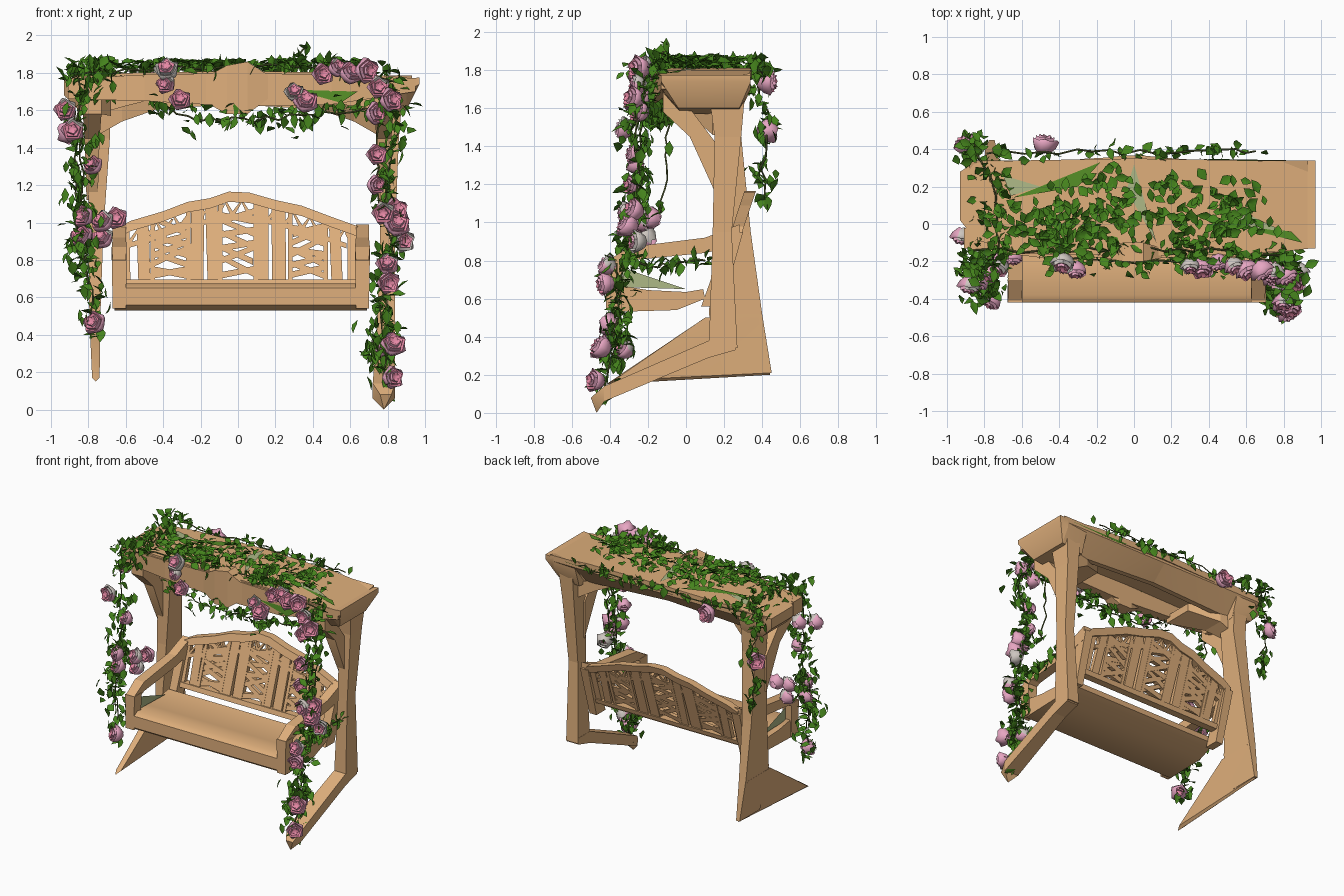
import bpy, bmesh, math, random
from mathutils import Vector, Matrix

if "Cube" in bpy.data.objects:
    bpy.data.objects.remove(bpy.data.objects["Cube"])
random.seed(7)
U = random.uniform


def mat(name, c):
    m = bpy.data.materials.new(name)
    m.diffuse_color = (*c, 1)
    m.use_nodes = True
    m.node_tree.nodes["Principled BSDF"].inputs["Base Color"].default_value = m.diffuse_color
    return m


WOOD = mat("warm wood", (0.74, 0.43, 0.20))
LEAF = mat("leaf green", (0.06, 0.23, 0.012))
LIGHT = mat("moss green", (0.09, 0.27, 0.02))
PINK = mat("rose pink", (0.80, 0.38, 0.54))
DEEP = mat("deep rose", (0.80, 0.25, 0.38))
PALE = mat("pale petal", (0.62, 0.57, 0.53))
STEM = mat("vine stem", (0.12, 0.15, 0.04))
SAGE = mat("pale sage", (0.42, 0.48, 0.24))


def finish(name, bm, *mats, smooth=None):
    me = bpy.data.meshes.new(name)
    bm.to_mesh(me)
    bm.free()
    ob = bpy.data.objects.new(name, me)
    bpy.context.collection.objects.link(ob)
    for m in mats:
        me.materials.append(m)
    if smooth:
        bpy.ops.object.select_all(action='DESELECT')
        ob.select_set(True)
        bpy.context.view_layer.objects.active = ob
        bpy.ops.object.shade_smooth_by_angle(angle=math.radians(smooth))
    return ob


def add_hull(bm, pts):
    vs = [bm.verts.new(p) for p in pts]
    bmesh.ops.convex_hull(bm, input=vs)
    bmesh.ops.delete(bm, geom=[v for v in vs if v.is_valid and not v.link_faces], context='VERTS')


def chain(name, sections, smooth=35):
    """Solid that runs through a list of cross-sections."""
    bm = bmesh.new()
    for a, b in zip(sections, sections[1:]):
        add_hull(bm, a + b)
    return finish(name, bm, WOOD, smooth=smooth)


def level(x, y0, y1, z, h):      # horizontal section
    return [(x + i * h, y, z) for i in (-1, 1) for y in (y0, y1)]


def upright(x, y0, y1, z0, z1):  # section across x
    return [(x, y, z) for y in (y0, y1) for z in (z0, z1)]


def across(x, h, y, z0, z1):     # section across y
    return [(x + i * h, y, z) for i in (-1, 1) for z in (z0, z1)]


# --- frame legs ---
chain("right_post", [level(.82, .12, .31, 1.68, .06), level(.81, .15, .29, 1.45, .05),
                     level(.80, .14, .24, .95, .04), level(.79, .12, .27, .34, .05)])
chain("right_foot", [across(.79, .05, .26, .33, .38), across(.79, .05, .12, .29, .38),
                     across(.78, .06, -.43, .06, .14), [(.78, -.47, .0), (.76, -.5, .08), (.82, -.5, .08)]])
chain("left_post", [level(-.74, .12, .30, 1.68, .06), level(-.74, .15, .29, 1.45, .055),
                    level(-.76, .15, .34, .95, .04), level(-.765, .12, .40, .52, .03),
                    level(-.76, .2, .45, .21, .015)])
chain("left_foot", [level(-.765, .10, .38, .50, .03),
                    [(-.76, .44, .2), (-.74, -.38, .17), (-.78, -.38, .17), (-.76, -.42, .15), (-.75, .44, .21)]])
for s, n in ((-1, "left"), (1, "right")):
    x = .78 * s
    chain(n + "_front_brace", [across(x, .05, -.12, 1.58, 1.72), across(x, .04, .02, 1.45, 1.6),
                               across(x, .03, .17, 1.12, 1.4)])
    chain(n + "_side_brace", [upright(.76 * s, .14, .24, 1.46, 1.58), upright(.62 * s, .05, .22, 1.54, 1.62),
                              upright(.42 * s, -.14, .1, 1.61, 1.67)])

# --- canopy ---
chain("canopy_roof", [upright(-.92, .03, .24, 1.72, 1.76), upright(-.86, -.08, .33, 1.73, 1.78),
                      upright(-.6, -.16, .34, 1.75, 1.80), upright(0, -.17, .35, 1.76, 1.81),
                      upright(.6, -.16, .34, 1.75, 1.80), upright(.95, -.13, .33, 1.74, 1.77)])
chain("front_beam", [upright(-.91, -.13, -.02, 1.66, 1.77), upright(-.5, -.18, -.1, 1.65, 1.79),
                     upright(0, -.18, -.1, 1.62, 1.8), upright(.5, -.18, -.1, 1.63, 1.79),
                     upright(.95, -.13, -.04, 1.7, 1.77)])
chain("back_fascia", [[(x, .34, 1.785), (x, .34, 1.74), (x, .22, z), (x, .18, z), (x, .18, 1.75)]
                      for x, z in ((-.88, 1.65), (-.7, 1.6), (0, 1.63), (.7, 1.59), (.93, 1.68))])
chain("front_crest", [upright(-.17, -.18, -.13, 1.64, 1.78), upright(-.06, -.2, -.1, 1.58, 1.84),
                      upright(.05, -.2, -.1, 1.58, 1.86), upright(.16, -.18, -.13, 1.66, 1.79)])
chain("right_end_block", [upright(.97, -.13, .34, 1.74, 1.775),
                          upright(.9, -.13, .34, 1.70, 1.77) + upright(.9, -.04, .28, 1.6, 1.7),
                          upright(.72, -.16, .33, 1.72, 1.77) + upright(.72, -.03, .28, 1.57, 1.7)])
chain("left_end_block", [upright(-.93, .02, .28, 1.68, 1.76),
                         upright(-.85, -.08, .33, 1.68, 1.77) + upright(-.85, -.02, .28, 1.6, 1.7),
                         upright(-.68, -.15, .33, 1.72, 1.77) + upright(-.68, -.03, .28, 1.57, 1.7)])

# --- mossy and pale plates on the canopy, and a pale plate by the arm ---
bm = bmesh.new()
for m, tri in ((0, ((-.65, .14, 1.806), (-.18, .33, 1.815), (-.3, .2, 1.815))),
               (0, ((.5, .0, 1.808), (.9, -.1, 1.785), (.84, -.04, 1.788))),
               (1, ((.0, .32, 1.817), (-.04, .18, 1.817), (.12, -.1, 1.817))),
               (1, ((.55, .08, 1.808), (.8, -.04, 1.795), (.5, .0, 1.808))),
               (1, ((-.7, .26, 1.80), (-.5, .2, 1.808), (-.66, .15, 1.805))),
               (0, ((.35, .349, 1.76), (.86, .34, 1.765), (.78, .3, 1.69))),
               (0, ((.3, -.186, 1.71), (.64, -.175, 1.7), (.55, -.184, 1.64))),
               (0, ((.3, .1, 1.74), (.8, .17, 1.735), (.6, -.05, 1.74))),
               (1, ((-.625, -.33, .66), (-.625, -.33, .76), (-.625, 0, .65)))):
    bm.faces.new([bm.verts.new(p) for p in tri]).material_index = m
finish("moss_patches", bm, LIGHT, SAGE)

# --- bench seat ---
prof = [(-.42, .56), (-.42, .65), (-.38, .675), (-.2, .645), (0, .635), (.09, .65), (.1, .6), (-.05, .54), (-.38, .53)]
bm = bmesh.new()
f = bm.faces.new([bm.verts.new((-.66, y, z)) for y, z in prof])
r = bmesh.ops.extrude_face_region(bm, geom=[f])
bmesh.ops.translate(bm, verts=[v for v in r['geom'] if isinstance(v, bmesh.types.BMVert)], vec=(1.35, 0, 0))
bmesh.ops.recalc_face_normals(bm, faces=bm.faces[:])
finish("seat", bm, WOOD, smooth=50)

# --- bench arms ---
for s, n in ((-.635, "left"), (.665, "right")):
    chain(n + "_arm_rail", [across(s, .035, -.41, .74, .80), across(s, .04, -.3, .80, .87),
                            across(s, .035, .1, .84, .92), across(s, .035, .28, .88, .99)])
    chain(n + "_arm_front", [level(s, -.42, -.33, .80, .04), level(s, -.42, -.34, .54, .035)])
    chain(n + "_arm_rear", [level(s, .22, .3, .95, .035), level(s, .08, .19, .56, .03)])

# --- bench back: arched rim, slats and pierced panels on a tilted plane ---
ARCH = [(-.65, .97), (-.57, 1.01), (-.4, 1.06), (-.27, 1.11), (-.15, 1.13), (-.05, 1.165),
        (.06, 1.16), (.2, 1.12), (.34, 1.09), (.5, 1.03), (.64, .98), (.69, .92)]


def top(x):
    for (a, za), (b, zb) in zip(ARCH, ARCH[1:]):
        if a <= x <= b:
            return za + (zb - za) * (x - a) / (b - a)
    return .93


def plank(bm, quad, t=.02):
    add_hull(bm, [(x, .17 + (z - .66) * .33 + o, z) for x, z in quad for o in (-t, t)])


bm = bmesh.new()
for (a, za), (b, zb) in zip(ARCH, ARCH[1:]):
    plank(bm, [(a, za), (b, zb), (b, zb - .055), (a, za - .055)], .03)
plank(bm, [(-.65, .66), (.69, .66), (.69, .695), (-.65, .695)], .028)
finish("back_rim", bm, WOOD)
bm = bmesh.new()
for x, w in ((-.6, .05), (-.5, .065), (-.22, .07), (-.13, .065), (.13, .065), (.22, .075), (.53, .06), (.62, .07)):
    h, k = w / 2, U(-.015, .015)
    plank(bm, [(x - h, .68), (x + h, .68), (x + h + k, top(x) - .04), (x - h + k, top(x) - .04)], .018)
finish("back_slats", bm, WOOD)
bm = bmesh.new()
for cx in (-.36, 0, .375):
    for i in range(5):             # crossing scroll bars
        zb = .70 + i * (top(cx) - .80) / 5
        for s in (-1, 1):
            x0, x1 = cx - s * (.1 + U(-.02, .01)), cx + s * (.1 + U(-.02, .01))
            zt = zb + U(.06, .13)
            plank(bm, [(x0, zb), (x0, zb + .035), (x1, zt), (x1, zt - .03)], U(.012, .02))
    for s in (-1, 1):              # panel edges
        x = cx + s * .095
        plank(bm, [(x - .012, .68), (x + .012, .68), (x + .012, top(x) - .05), (x - .012, top(x) - .05)], .02)
for i in range(26):                # carved lattice below the arch
    x = -.56 + i * .046
    z = top(x) - .05
    s = 1 if i % 2 else -1
    plank(bm, [(x - .02 * s, z), (x + .012 - .02 * s, z), (x + .045 * s, z - .085), (x + .02 * s, z - .09)], .015)
xs = [-.58 + .116 * i for i in range(11)]
for a, b in zip(xs, xs[1:]):
    za, zb = top(a) - .14, top(b) - .14
    plank(bm, [(a, za), (a, za + .028), (b, zb + .028), (b, zb)], .018)
finish("back_fretwork", bm, WOOD)

# --- foliage helpers ---
leaves = bmesh.new()


def leaf(p, flat=False):
    L = U(.055, .09)
    p = Vector((max(-.95, min(.95, p[0])), max(-.5, min(.48, p[1])), max(.06, min(1.86 if p[0] < .28 else 1.94, p[2]))))
    tx = U(-.6, .6) if flat else U(-2, .3)
    e = Matrix.Rotation(U(0, 6.28), 3, 'Z') @ Matrix.Rotation(tx, 3, 'X') @ Matrix.Rotation(U(-.7, .7), 3, 'Y')
    w = L * U(.27, .36)
    pts = [(0, -L / 2, 0), (-w, -.1 * L, w * .3), (-w * .7, .2 * L, w * .2), (0, L / 2, -.005),
           (w * .7, .2 * L, w * .2), (w, -.1 * L, w * .3), (0, .05 * L, 0)]
    v = [leaves.verts.new(p + e @ Vector(q)) for q in pts]
    for ids in ((0, 6, 2, 1), (6, 3, 2), (0, 5, 4, 6), (6, 4, 3)):
        leaves.faces.new([v[i] for i in ids])


def vine(name, pts, n, spread, r=.005):
    """Wavy stem along a path with n leaves scattered about it."""
    P = [Vector(p) for p in pts]
    cu = bpy.data.curves.new(name, 'CURVE')
    cu.dimensions = '3D'
    cu.bevel_depth, cu.bevel_resolution = r, 0
    cu.materials.append(STEM)
    steps = [a.lerp(b, i / 5) + Vector((U(-1, 1), U(-1, 1), U(-1, 1))) * .016
             for a, b in zip(P, P[1:]) for i in range(5)] + [P[-1]]
    sp = cu.splines.new('POLY')
    sp.points.add(len(steps) - 1)
    for q, s in zip(sp.points, steps):
        q.co = (*s, 1)
    bpy.context.collection.objects.link(bpy.data.objects.new(name, cu))
    for _ in range(n):
        leaf(random.choice(steps) + Vector([random.gauss(0, spread) for _ in range(3)]))


# --- vines and leaves ---
vine("right_vine", [(.8, -.2, 1.78), (.85, -.26, 1.5), (.79, -.26, 1.1), (.82, -.33, .8), (.79, -.38, .4), (.79, -.43, .12)], 210, .04)
vine("right_vine_lower", [(.79, -.35, .8), (.76, -.36, .4), (.74, -.38, .3)], 90, .04)
vine("right_side_twig", [(.8, -.3, .8), (.8, -.12, .77), (.8, .1, .8)], 35, .02)
vine("right_inner_twig", [(.76, -.1, 1.6), (.74, -.1, 1.35), (.75, -.13, 1.05)], 8, .015)
vine("left_vine", [(-.85, -.2, 1.78), (-.84, -.24, 1.4), (-.82, -.24, 1.05), (-.8, -.34, .75), (-.77, -.37, .45)], 120, .04)
vine("left_vine_lower", [(-.86, -.26, 1.1), (-.86, -.3, .9), (-.8, -.36, .65)], 60, .045)
vine("back_left_vine", [(-.88, .36, 1.8), (-.88, .43, 1.55), (-.86, .4, 1.3), (-.86, .42, 1.12)], 60, .03)
vine("back_top_vine", [(-.8, .38, 1.8), (-.3, .39, 1.8), (.1, .38, 1.8), (.35, .4, 1.79), (.65, .39, 1.79)], 60, .02)
vine("front_fringe", [(-.4, -.18, 1.62), (-.2, -.2, 1.55), (.1, -.2, 1.55), (.4, -.2, 1.58), (.75, -.2, 1.6)], 120, .035)
vine("front_top_vine", [(-.88, -.13, 1.79), (-.4, -.15, 1.82), (0, -.13, 1.83), (.4, -.14, 1.83), (.85, -.18, 1.75)], 130, .03)
vine("canopy_left_vine", [(-.85, .42, 1.78), (-.75, .2, 1.81), (-.72, -.05, 1.81), (-.75, -.25, 1.75)], 130, .055)
vine("front_peak_twig", [(.3, -.12, 1.84), (.37, -.1, 1.94)], 8, .012)
for cx, cy, sx, sy, n in ((-.42, -.02, .14, .08, 110), (-.15, .08, .1, .1, 80), (.35, 0, .15, .08, 90), (.2, .2, .08, .04, 20), (.52, .12, .06, .09, 30)):
    for _ in range(n):             # leaves lying on the roof
        leaf((random.gauss(cx, sx), max(-.22, min(.33, random.gauss(cy, sy))), U(1.82, 1.87)), True)
finish("leaves", leaves, LEAF, smooth=60)

# --- roses: scalloped nested cups, deep in the heart ---
ROSES = [(-.38, -.2, 1.81), (-.38, -.22, 1.74), (-.31, -.24, 1.65), (.45, -.2, 1.79), (.53, -.22, 1.82), (.6, -.24, 1.79),
         (.68, -.24, 1.81), (.75, -.25, 1.72), (.81, -.27, 1.65), (.36, -.23, 1.64), (.3, -.22, 1.69), (.73, -.24, 1.58),
         (.73, -.28, 1.2), (.78, -.31, 1.05), (.84, -.27, 1.06), (.88, -.25, .9), (.8, -.41, .77), (.8, -.42, .68),
         (.83, -.44, .34), (.76, -.32, .33), (.82, -.47, .17), (-.9, .42, 1.48), (-.88, -.32, 1.49), (.74, -.27, 1.36),
         (-.77, -.26, 1.3), (-.72, -.22, 1.0), (-.82, -.3, 1.03), (-.65, -.17, 1.02), (-.72, -.2, .91), (-.83, -.27, .92),
         (-.76, -.4, .46), (-.92, -.06, 1.6), (-.48, .42, 1.74), (.85, -.3, .98)]
WHITE = (0, 10, 15)
RINGS = [(.03, -.035), (.052, -.01), (.064, .022), (.056, .034), (.044, .022), (.042, .046), (.03, .04), (.026, .054), (.01, .046)]
bm = bmesh.new()
for k, p in enumerate(ROSES):
    p = Vector(p)
    d = Vector((U(-.5, .5) + p.x * .4, -1 if p.y < .1 else 1, U(-.1, .8)))
    R = d.to_track_quat('Z', 'Y').to_matrix()
    S = U(.8, 1.1)
    N, prev = 10, None
    for j, (r, z) in enumerate(RINGS):
        ring = []
        for i in range(N):
            a, g = i * 6.283 / N + (j // 3) * .3, 1.12 if (i + j // 3) % 2 else .9
            ring.append(bm.verts.new(p + R @ Vector((r * g * math.cos(a), r * g * math.sin(a), z - (g < 1) * .008)) * S))
        if prev:
            for i in range(N):
                fc = bm.faces.new((prev[i], prev[(i + 1) % N], ring[(i + 1) % N], ring[i]))
                pale = k in WHITE or (k % 3 == 1 and i < 3)
                fc.material_index = 2 if pale and j < 6 else 1 if j in (4, 6) or j > 7 else 0
        prev = ring
    bm.faces.new(prev).material_index = 1
finish("roses", bm, PINK, DEEP, PALE, smooth=60)
